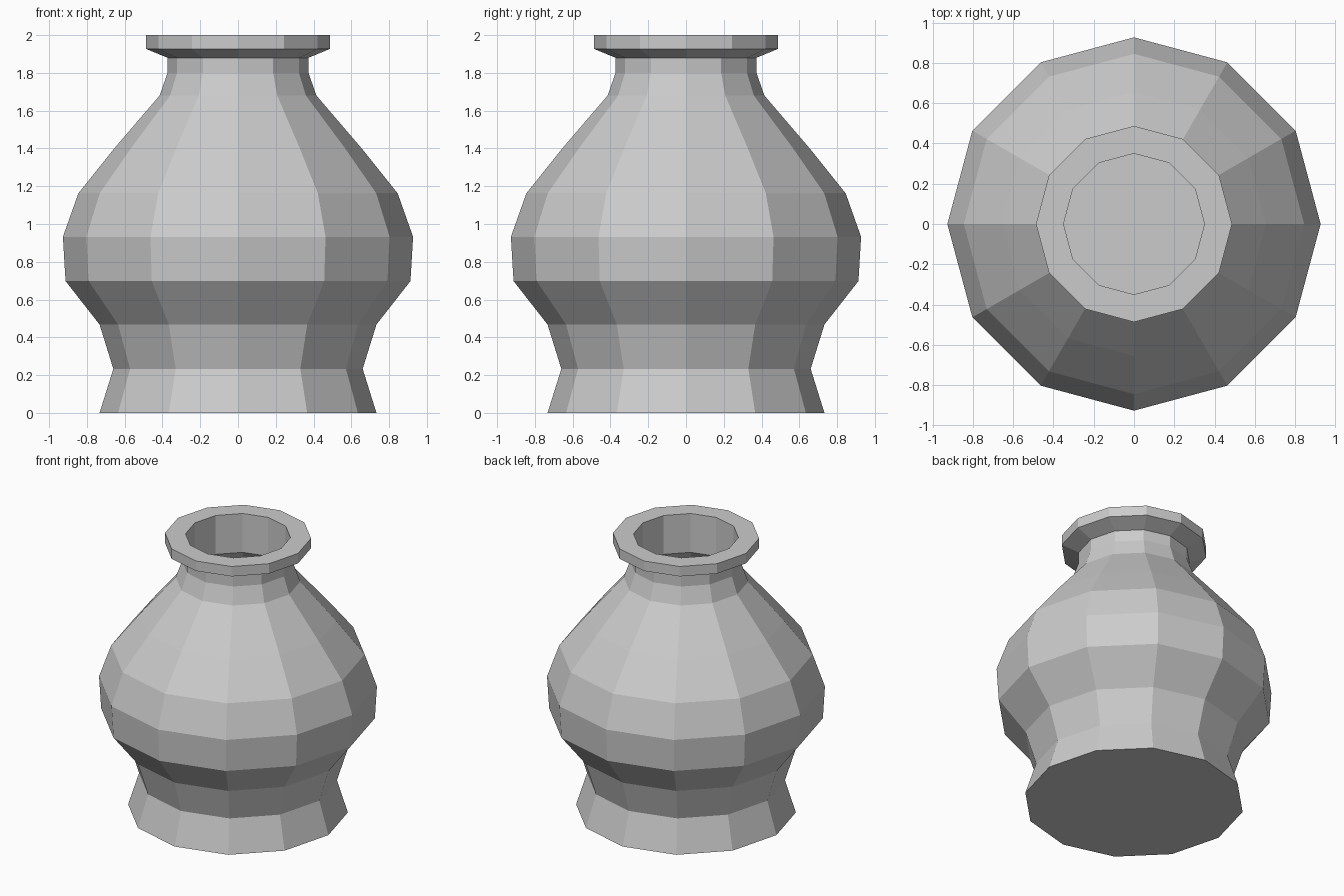
import bpy, bmesh
from math import cos, sin, tau

if "Cube" in bpy.data.objects:
    bpy.data.objects.remove(bpy.data.objects["Cube"])

SIDES = 12

# (radius, height) from the base centre, up the outside, over the lip, down the inside
outer = [(0.733, 0), (0.66, 0.233), (0.733, 0.468), (0.913, 0.698), (0.927, 0.932),
         (0.845, 1.163), (0.655, 1.40), (0.415, 1.68), (0.373, 1.80), (0.373, 1.88),
         (0.487, 1.927), (0.487, 2.0)]
inner = [(0.35, 2.0), (0.35, 1.715), (0.39, 1.668), (0.63, 1.388), (0.818, 1.152),
         (0.90, 0.928), (0.886, 0.705), (0.708, 0.48), (0.633, 0.233), (0.70, 0.03)]


def lathe(name, profile):
    bm = bmesh.new()
    rings = [[bm.verts.new((r * cos(tau * i / SIDES), r * sin(tau * i / SIDES), z))
              for i in range(SIDES)] for r, z in profile]
    for a, b in zip(rings, rings[1:]):
        for i in range(SIDES):
            j = (i + 1) % SIDES
            bm.faces.new((a[i], a[j], b[j], b[i]))
    bm.faces.new(rings[0][::-1])   # underside
    bm.faces.new(rings[-1])        # inside floor
    bmesh.ops.recalc_face_normals(bm, faces=bm.faces)
    mesh = bpy.data.meshes.new(name)
    bm.to_mesh(mesh)
    bm.free()
    obj = bpy.data.objects.new(name, mesh)
    bpy.context.collection.objects.link(obj)
    return obj


# Hollow faceted vase
lathe("vase", outer + inner)
